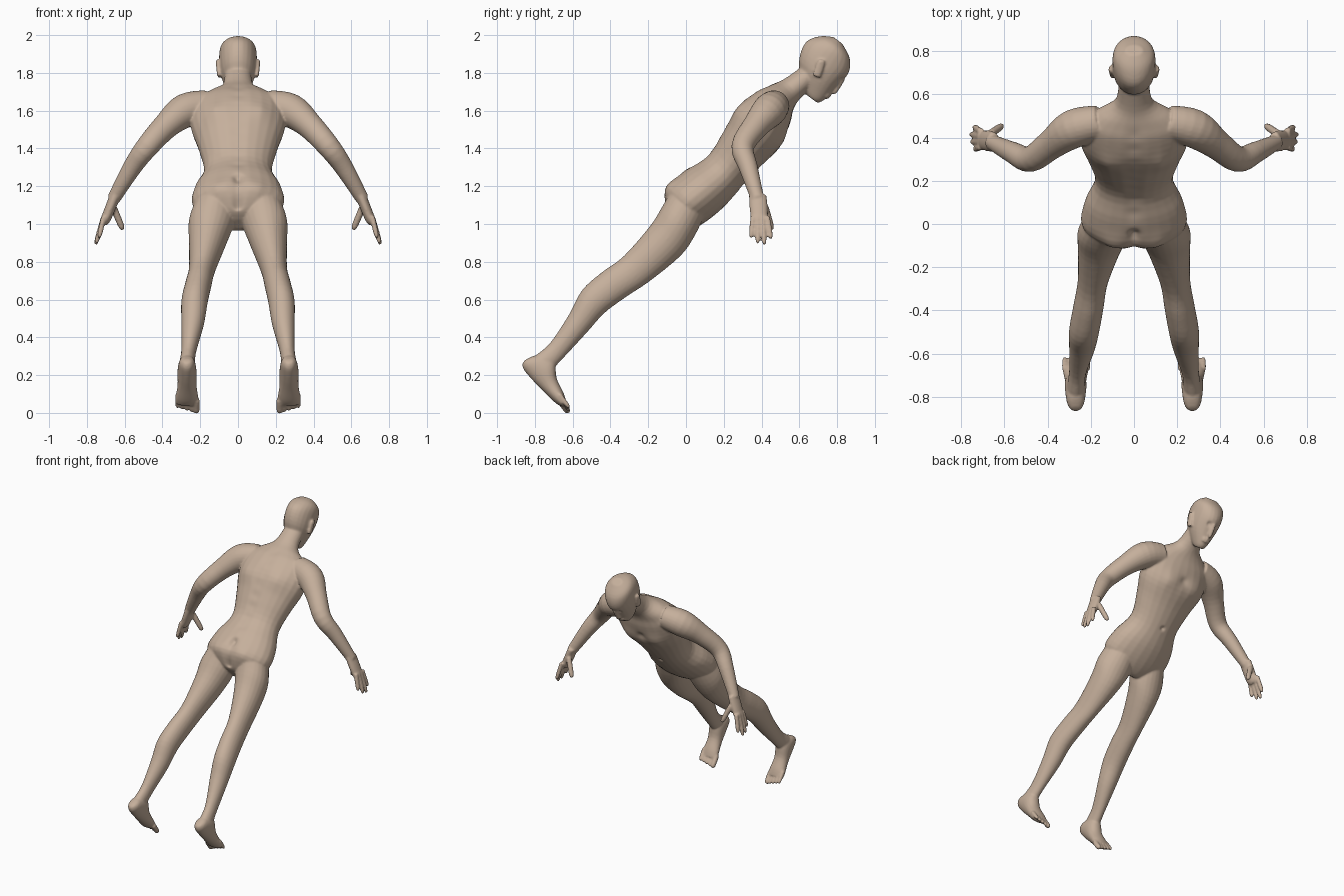
import bpy, bmesh, math
from mathutils import Vector

cube = bpy.data.objects.get("Cube")
if cube:
    bpy.data.objects.remove(cube)

skin = bpy.data.materials.new("skin")
skin.use_nodes = True
skin.diffuse_color = (.56, .43, .33, 1)
skin.node_tree.nodes["Principled BSDF"].inputs["Base Color"].default_value = skin.diffuse_color

SIDES = 24
STEPS = 4
surface = bmesh.new()


def blend(a, b, c, d, t):
    """Catmull-Rom value between b and c."""
    slope_in, slope_out = (c - a) / 2, (d - b) / 2
    ease = t * t * (3 - 2 * t)
    return b + (c - b) * ease + slope_in * t * (1 - t) ** 2 - slope_out * t * t * (1 - t)


def flow(rows):
    """Pass a smooth curve through rows of numbers."""
    padded = [rows[0], *rows, rows[-1]]
    result = []
    for window in zip(padded, padded[1:], padded[2:], padded[3:]):
        for step in range(STEPS):
            result.append([blend(*values, step / STEPS) for values in zip(*window)])
    return result + [rows[-1]]


def bridge(rings):
    """Join elliptical rings (centre, half axis, half axis) into a closed solid."""
    loops = []
    for centre, across, deep in rings:
        angles = [math.tau * i / SIDES for i in range(SIDES)]
        loops.append([surface.verts.new(centre + across * math.cos(angle) + deep * math.sin(angle))
                      for angle in angles])
    for low, high in zip(loops, loops[1:]):
        for i in range(SIDES):
            surface.faces.new((low[i - 1], low[i], high[i], high[i - 1]))
    surface.faces.new(loops[0])
    surface.faces.new(loops[-1])


def stack(rows, along, front, side=1):
    """Rows: distance along, back edge, front edge, half width, sideways offset."""
    rings = []
    for distance, back, fore, width, offset in flow(rows):
        centre = along * distance + front * (back + fore) / 2
        centre.x = offset * side
        rings.append((centre, Vector((width, 0, 0)), front * (fore - back) / 2))
    bridge(rings)


def limb(rows, side=1, broad=1):
    """Rows: centre x, y, z and radius; broad widens the section front to back."""
    rows = flow(rows)
    points = [Vector((x * side, y, z)) for x, y, z, radius in rows]
    rings = []
    for i, row in enumerate(rows):
        ahead = points[min(i + 1, len(points) - 1)]
        behind = points[max(i - 1, 0)]
        tangent = (ahead - behind).normalized()
        across = tangent.cross(Vector((0, 1, 0))).normalized()
        rings.append((points[i], across * row[-1], across.cross(tangent) * row[-1] * broad))
    bridge(rings)


def digit(root, tip, radius, side=1, broad=1):
    """Short tapering limb with a rounded tip."""
    root, tip = Vector(root), Vector(tip)
    taper = ((0, 1), (.5, 1), (.85, .9), (1, .6))
    limb([(*root.lerp(tip, place), radius * size) for place, size in taper], side, broad)


# Leaning frames: the trunk rises at a slope, the feet cross it, the head is bowed
rise = Vector((0, .5, .5))
face = Vector((0, .5, -.5))
head_up = Vector((0, .6, .8))
head_front = Vector((0, .8, -.6))

# Torso and neck
torso = [(2.44, -1.22, -1.05, .07), (2.28, -1.25, -1.06, .09), (2.18, -1.29, -1.04, .18),
         (2.08, -1.33, -.98, .24), (1.9, -1.35, -.91, .25), (1.7, -1.3, -.91, .21),
         (1.48, -1.25, -.9, .18), (1.28, -1.29, -.89, .23), (1.1, -1.3, -.91, .24),
         (.98, -1.2, -.95, .14), (.95, -1.1, -1, .05)]
stack([(*row, 0) for row in torso], rise, face)

# Head
head = [(1.73, -.5, -.43, .03), (1.76, -.55, -.41, .05), (1.85, -.64, -.4, .09),
        (1.95, -.67, -.39, .1), (2.02, -.63, -.43, .09), (2.06, -.57, -.51, .04)]
stack([(*row, 0) for row in head], head_up, head_front)

# Nose and lips
digit((0, .83, 1.77), (0, .78, 1.69), .015)
for side in (1, -1):
    for lip in (Vector((0, .76, 1.68)), Vector((0, .75, 1.67))):
        digit(lip, lip + Vector((.03, -.01, .01)), .01, side)

for side in (1, -1):
    # Ear
    digit((.1, .69, 1.78), (.11, .72, 1.87), .01, side, broad=2.2)

    # Leg
    stack([(1.15, -1.25, -.95, .1, .12), (.98, -1.22, -.89, .12, .14), (.8, -1.18, -.86, .1, .16),
           (.5, -1.16, -.89, .07, .19), (.3, -1.19, -.93, .07, .21), (.1, -1.2, -.96, .07, .23),
           (-.1, -1.14, -.95, .06, .24), (-.35, -1.09, -.94, .04, .26),
           (-.5, -1.1, -.94, .04, .27), (-.58, -1.08, -.98, .03, .27)], rise, face, side)

    # Foot, heel to ball
    foot = [(-1.13, -.6, -.56, .02), (-1.09, -.63, -.48, .04), (-.98, -.64, -.42, .05),
            (-.87, -.64, -.5, .05), (-.76, -.64, -.54, .06), (-.7, -.63, -.57, .06)]
    stack([(*row, .27) for row in foot], face, rise, side)

    # Toes, big toe on the inside
    for i in range(5):
        x = .22 + .025 * i
        lift = .007 * i
        digit((x, -.67, .07 + lift), (x, -.62, lift), .013 if i else .018, side)

    # Arm
    limb([(.16, .47, 1.63, .08), (.28, .44, 1.6, .09), (.38, .37, 1.52, .07),
          (.48, .3, 1.41, .06), (.56, .33, 1.3, .05), (.66, .38, 1.13, .035)], side)

    # Hand
    digit((.65, .38, 1.15), (.71, .39, 1), .028, side, broad=1.7)
    digit((.66, .42, 1.09), (.61, .455, .97), .018, side)
    for i in range(4):
        curl = abs(i - 1.4)
        digit((.71, .43 - .025 * i, 1.04), (.76 - .015 * curl, .45 - .035 * i, .88 + .03 * curl),
              .0145, side)

bmesh.ops.recalc_face_normals(surface, faces=surface.faces)
mesh = bpy.data.meshes.new("body")
surface.to_mesh(mesh)
surface.free()
figure = bpy.data.objects.new("body", mesh)
bpy.context.collection.objects.link(figure)

# Merge the parts into one smooth surface
merge = figure.modifiers.new("merge", 'REMESH')
merge.mode = 'VOXEL'
merge.voxel_size = .0065
relax = figure.modifiers.new("relax", 'SMOOTH')
relax.factor = .5
relax.iterations = 7
depsgraph = bpy.context.evaluated_depsgraph_get()
merged = bpy.data.meshes.new_from_object(figure.evaluated_get(depsgraph))
figure.modifiers.clear()
figure.data = merged

# Soft sculpting: centre, radius, push towards the front of the body
dabs = []


def dab(x, y, z, radius, push):
    for side in ((1, -1) if x else (1,)):
        dabs.append((Vector((x * side, y, z)), radius, push))


dab(.034, .826, 1.757, .018, -.012)   # eye sockets
dab(.11, .51, 1.45, .06, .014)        # chest muscles
dab(0, .53, 1.46, .03, -.012)         # breastbone
dab(.13, .27, 1.6, .06, -.012)        # shoulder blades
dab(.1, -.1, 1.18, .06, -.014)        # buttocks
dab(0, .3, 1.2, .015, -.012)          # navel
for i in range(8):                    # spine groove
    dab(0, .4 - .05 * i, 1.73 - .06 * i, .035, .006)
for i in range(6):                    # cleft
    dab(0, -.05 - .012 * i, 1.25 - .03 * i, .024, .02)

for vertex in merged.vertices:
    push = 0
    for centre, radius, depth in dabs:
        spread = (vertex.co - centre).length / radius
        if spread < 2.5:
            push += depth * math.exp(-spread * spread)
    vertex.co += face.normalized() * push

merged.materials.clear()
merged.materials.append(skin)
for polygon in merged.polygons:
    polygon.use_smooth = True
